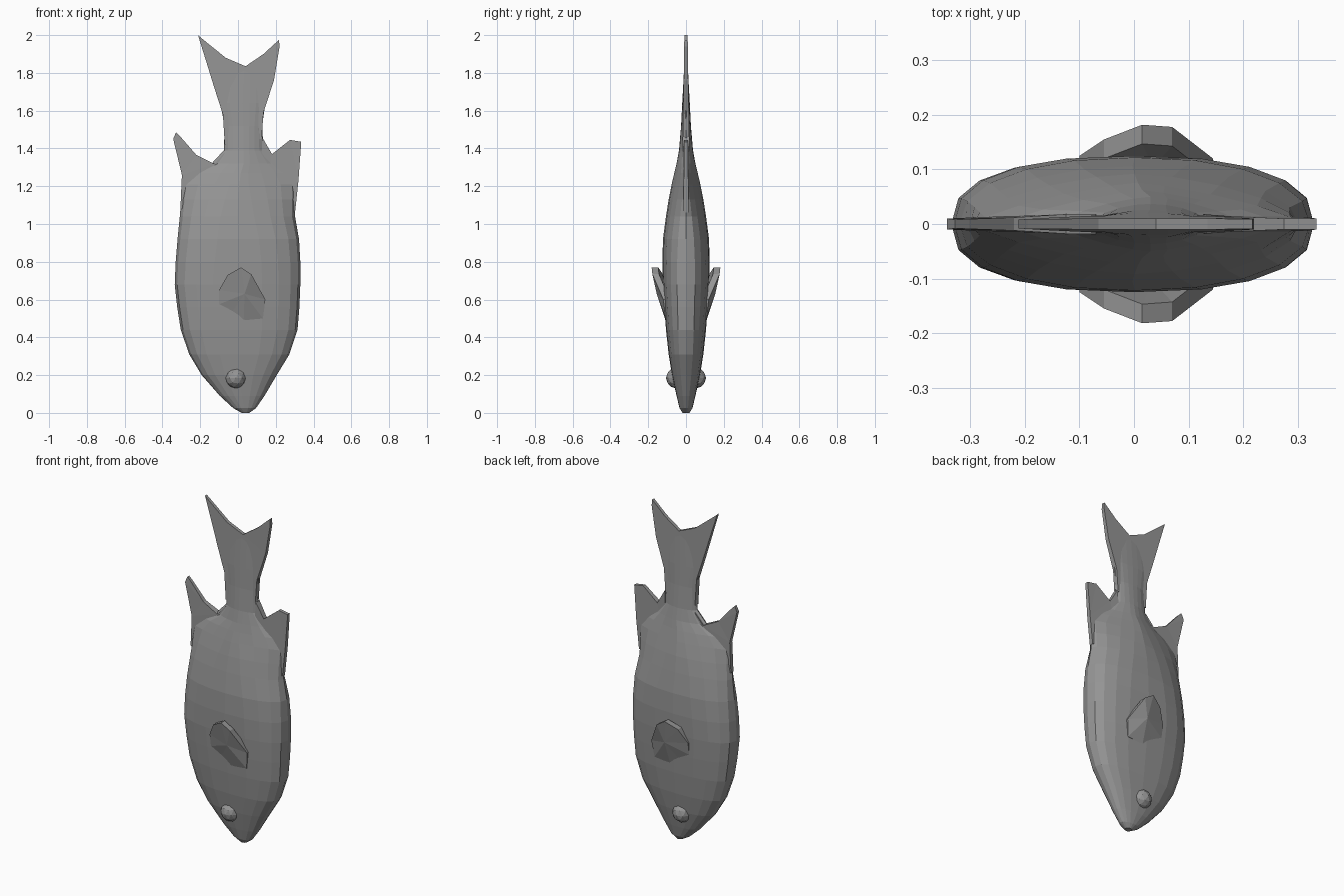
import bpy, bmesh
from math import cos, sin, pi
from mathutils import Matrix

grey = bpy.data.materials.new("dark_grey")
grey.diffuse_color = (0.3, 0.3, 0.3, 1)


def finish(name, bm):
    bmesh.ops.recalc_face_normals(bm, faces=bm.faces[:])
    mesh = bpy.data.meshes.new(name)
    bm.to_mesh(mesh)
    bm.free()
    mesh.materials.append(grey)
    ob = bpy.data.objects.new(name, mesh)
    bpy.context.collection.objects.link(ob)
    return ob


def loft(name, sections, n=20):
    # section: z, left x, right x, half thickness, roundness exponent
    bm = bmesh.new()
    rings = []
    for z, x0, x1, h, p in sections:
        ring = []
        for i in range(n):
            c, s = cos(2 * pi * i / n), sin(2 * pi * i / n)
            sx = abs(c) ** (2 / p) * (1 if c > 0 else -1)
            sy = abs(s) ** (2 / p) * (1 if s > 0 else -1)
            ring.append(bm.verts.new(((x0 + x1) / 2 + sx * (x1 - x0) / 2, sy * h, z)))
        rings.append(ring)
    for a, b in zip(rings, rings[1:]):
        for i in range(n):
            j = (i + 1) % n
            bm.faces.new((a[i], a[j], b[j], b[i]))
    bm.faces.new(rings[0])
    bm.faces.new(rings[-1])
    return finish(name, bm)


def fin_plate(name, outline):
    # outline point: x, z, half thickness; triangulated flat, then tapered
    bm = bmesh.new()
    a = [bm.verts.new((x, -0.01, z)) for x, z, h in outline]
    b = [bm.verts.new((x, 0.01, z)) for x, z, h in outline]
    n = len(a)
    for i in range(n):
        j = (i + 1) % n
        bm.faces.new((a[i], a[j], b[j], b[i]))
    caps = [bm.faces.new(a), bm.faces.new(b)]
    bm.normal_update()
    bmesh.ops.triangulate(bm, faces=caps)
    for va, vb, point in zip(a, b, outline):
        va.co.y, vb.co.y = -point[2], point[2]
    return finish(name, bm)


# Flattened body, nose down, narrowing into the tail stalk
loft("body", [
    (0.00, 0.02, 0.06, 0.018, 2), (0.025, -0.025, 0.095, 0.034, 2),
    (0.09, -0.096, 0.14, 0.05, 2.2), (0.20, -0.192, 0.205, 0.074, 2.4),
    (0.31, -0.258, 0.272, 0.092, 2.5), (0.44, -0.303, 0.315, 0.106, 2.5),
    (0.56, -0.322, 0.325, 0.115, 2.5), (0.68, -0.335, 0.33, 0.122, 2.5),
    (0.80, -0.33, 0.33, 0.125, 2.4), (0.92, -0.32, 0.323, 0.122, 2.2),
    (1.04, -0.308, 0.302, 0.106, 1.9), (1.13, -0.301, 0.303, 0.092, 1.6),
    (1.21, -0.296, 0.31, 0.076, 1.3), (1.27, -0.24, 0.27, 0.062, 1.25),
    (1.32, -0.14, 0.20, 0.05, 1.4),
    (1.39, -0.075, 0.135, 0.037, 1.8), (1.52, -0.07, 0.128, 0.026, 2),
    (1.64, -0.095, 0.145, 0.020, 2), (1.82, -0.08, 0.14, 0.01, 2)])

# Forked tail
fin_plate("tail_fin", [
    (-0.07, 1.42, 0.016), (0.125, 1.45, 0.016), (0.135, 1.59, 0.015), (0.19, 1.76, 0.012),
    (0.22, 1.94, 0.01), (0.217, 1.975, 0.009), (0.135, 1.90, 0.01), (0.04, 1.835, 0.01),
    (-0.065, 1.88, 0.01), (-0.195, 1.985, 0.009), (-0.212, 2.0, 0.008), (-0.165, 1.85, 0.011),
    (-0.125, 1.72, 0.013), (-0.08, 1.58, 0.015)])

# Upper and lower fins swept back along the body edges
fin_plate("left_edge_fin", [
    (-0.10, 1.10, 0.02), (-0.305, 1.08, 0.012), (-0.297, 1.26, 0.012), (-0.343, 1.45, 0.01),
    (-0.328, 1.485, 0.008), (-0.303, 1.46, 0.009), (-0.22, 1.365, 0.012),
    (-0.125, 1.318, 0.018), (-0.07, 1.38, 0.018)])
fin_plate("right_edge_fin", [
    (0.12, 1.10, 0.02), (0.302, 1.06, 0.012), (0.32, 1.23, 0.012),
    (0.335, 1.435, 0.01), (0.275, 1.445, 0.01), (0.18, 1.37, 0.014),
    (0.128, 1.46, 0.018)])

# Flared side fins and bulging eyes, mirrored front to back
rim = [(0.015, 0.77, 0.182), (0.07, 0.735, 0.178), (0.145, 0.60, 0.12), (0.132, 0.50, 0.108),
       (0.03, 0.49, 0.108), (-0.035, 0.53, 0.108), (-0.10, 0.575, 0.112), (-0.10, 0.65, 0.125),
       (-0.055, 0.73, 0.155)]
for side, tag in ((-1, "front"), (1, "back")):
    bm = bmesh.new()
    outer = [bm.verts.new((x, side * y, z)) for x, z, y in rim]
    inner = [bm.verts.new((x, side * (y - 0.035), z)) for x, z, y in rim]
    top = bm.verts.new((0.035, side * 0.155, 0.63))
    base = bm.verts.new((0.035, side * 0.105, 0.63))
    for i in range(len(rim)):
        j = (i + 1) % len(rim)
        bm.faces.new((outer[i], outer[j], inner[j], inner[i]))
        bm.faces.new((outer[i], outer[j], top))
        bm.faces.new((inner[i], inner[j], base))
    finish(tag + "_side_fin", bm)

    bm = bmesh.new()
    bmesh.ops.create_icosphere(bm, subdivisions=2, radius=0.056,
                               matrix=Matrix.Translation((-0.012, side * 0.05, 0.185)))
    finish(tag + "_eye", bm)
